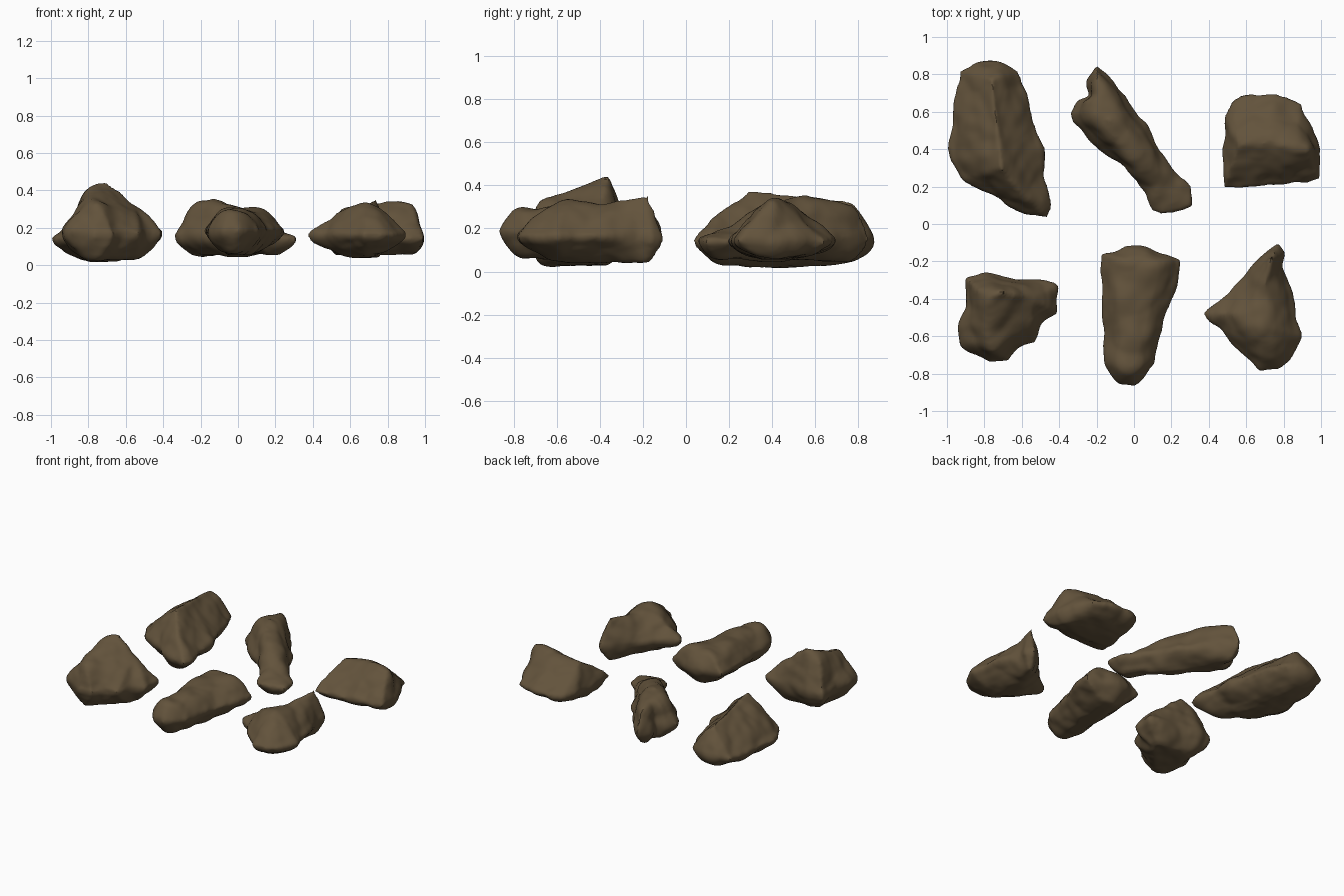
import bpy, bmesh
from mathutils import Vector, noise

if "Cube" in bpy.data.objects:
    bpy.data.objects.remove(bpy.data.objects["Cube"])

stone = bpy.data.materials.new("brown_stone")
stone.diffuse_color = (0.125, 0.087, 0.045, 1)
stone.use_nodes = True
stone.node_tree.nodes["Principled BSDF"].inputs["Base Color"].default_value = stone.diffuse_color


def nearest(p, ridge):
    """Closest point on the ridge polyline, measured in plan."""
    best = None
    for a, b in zip(ridge, ridge[1:]):
        a, b = Vector(a), Vector(b)
        d = (b - a).xy
        t = max(0, min(1, (p - a.xy).dot(d) / d.length_squared))
        q = a.lerp(b, t)
        dist = (q.xy - p).length
        if best is None or dist < best[0]:
            best = (dist, q)
    return best[1]


def rock(name, base, waist, power, outline, ridge, seed, keel=0):
    """Loft from an inset foot, out to the plan outline, up to the ridge."""
    bm = bmesh.new()
    mid = sum((Vector(p) for p in outline), Vector((0, 0))) / len(outline)
    # (inset towards ridge, share of drop below waist / rise above waist)
    levels = [(0.85, -1), (0.6, -0.88), (0.28, -0.55), (0.05, -0.2), (0, 0.06)]
    levels += [(t, 1 - (1 - t) ** power) for t in (0.12, 0.3, 0.5, 0.7, 0.88, 0.97)]
    rings = []
    for t, h in levels:
        ring = []
        for x, y in outline:
            p = Vector((x, y))
            q = nearest(p, ridge)
            xy = p.lerp(q.xy, t)
            # the underside lifts away from its middle
            foot = base + keel * (xy - mid).length
            z = waist + (h * (waist - foot) if h < 0 else h * (q.z - waist))
            ring.append(bm.verts.new((xy.x, xy.y, z)))
        rings.append(ring)
    n = len(outline)
    for lo, hi in zip(rings, rings[1:]):
        for i in range(n):
            j = (i + 1) % n
            bm.faces.new((lo[i], lo[j], hi[j], hi[i]))
    bm.faces.new(rings[0][::-1])
    bm.faces.new(rings[-1])
    bmesh.ops.recalc_face_normals(bm, faces=bm.faces)
    me = bpy.data.meshes.new(name)
    bm.to_mesh(me)
    bm.free()
    ob = bpy.data.objects.new(name, me)
    bpy.context.collection.objects.link(ob)
    bpy.context.view_layer.objects.active = ob
    bpy.ops.object.select_all(action='DESELECT')
    ob.select_set(True)
    # even skin, softened
    m = ob.modifiers.new("skin", 'REMESH')
    m.mode, m.voxel_size = 'VOXEL', 0.016
    s = ob.modifiers.new("soften", 'SMOOTH')
    s.factor, s.iterations = 0.5, 4
    for mod in (m.name, s.name):
        bpy.ops.object.modifier_apply(modifier=mod)
    # lumps and chipped creases
    me = ob.data
    off = Vector((seed * 3.7, seed * 1.9, seed * 5.3))
    moves = []
    for v in me.vertices:
        p = v.co + off
        chip = noise.voronoi(p * 5)[0][0]
        d = 0.012 * noise.noise(p * 5) + 0.008 * noise.noise(p * 13) + 0.025 * (0.5 - chip)
        moves.append(v.co + v.normal * d)
    for v, co in zip(me.vertices, moves):
        v.co = co
        v.co.z = max(co.z, base)
    me.materials.clear()
    me.materials.append(stone)
    bpy.ops.object.shade_smooth_by_angle(angle=0.7)


# back row
rock("back_left_rock", 0.005, 0.14, 1.1,
     [(-.93, .82), (-.85, .865), (-.70, .86), (-.62, .82), (-.57, .70), (-.53, .55),
      (-.49, .40), (-.47, .25), (-.44, .10), (-.46, .03), (-.56, .05), (-.68, .10),
      (-.78, .17), (-.92, .23), (-.99, .34), (-1.0, .43), (-.97, .65)],
     [(-.61, .17, .29), (-.70, .30, .385), (-.73, .5, .36), (-.76, .77, .34)], 1, 0.1)
rock("back_middle_rock", 0.045, 0.15, 2.6,
     [(-.20, .86), (-.10, .765), (0, .625), (.085, .53), (.14, .40), (.22, .29),
      (.32, .20), (.32, .09), (.27, .075), (.14, .045), (.085, .06), (.05, .16),
      (-.075, .32), (-.18, .40), (-.315, .53), (-.34, .59), (-.315, .65), (-.235, .68), (-.25, .76)],
     [(.20, .15, .18), (.05, .32, .28), (-.13, .53, .36), (-.18, .62, .34), (-.19, .74, .31)], 2)
rock("back_right_rock", 0.055, 0.14, 1.25,
     [(.475, .18), (.475, .40), (.49, .58), (.53, .66), (.60, .69), (.75, .70),
      (.90, .65), (.95, .50), (1.0, .40), (.995, .235), (.93, .22), (.75, .21), (.60, .19)],
     [(.55, .42, .32), (.72, .43, .345), (.93, .40, .33)], 3)

# front row
rock("front_left_rock", 0.01, 0.17, 1.6,
     [(-.91, -.28), (-.80, -.255), (-.70, -.29), (-.60, -.29), (-.48, -.29), (-.41, -.33),
      (-.405, -.48), (-.50, -.53), (-.52, -.64), (-.62, -.67), (-.66, -.745), (-.77, -.74),
      (-.92, -.65), (-.94, -.55), (-.90, -.45)],
     [(-.77, -.66, .33), (-.79, -.55, .38), (-.78, -.40, .43), (-.71, -.37, .45), (-.55, -.40, .32)], 4, 0.1)
rock("front_middle_rock", 0.055, 0.18, 2.7,
     [(-.195, -.24), (-.185, -.15), (-.10, -.14), (-.03, -.12), (.08, -.13), (.255, -.185),
      (.225, -.35), (.18, -.50), (.125, -.63), (.12, -.75), (.06, -.83), (0, -.87),
      (-.08, -.85), (-.155, -.75), (-.175, -.50), (-.185, -.32)],
     [(.03, -.22, .305), (.0, -.40, .31), (-.02, -.74, .29)], 5)
rock("front_right_rock", 0.04, 0.16, 1.6,
     [(.77, -.105), (.81, -.16), (.80, -.23), (.83, -.31), (.87, -.42), (.88, -.52),
      (.91, -.60), (.84, -.74), (.78, -.79), (.67, -.80), (.60, -.73), (.54, -.66),
      (.46, -.57), (.375, -.48), (.45, -.42), (.52, -.35), (.60, -.24), (.70, -.15)],
     [(.735, -.18, .355), (.69, -.35, .33), (.69, -.55, .335)], 6)
